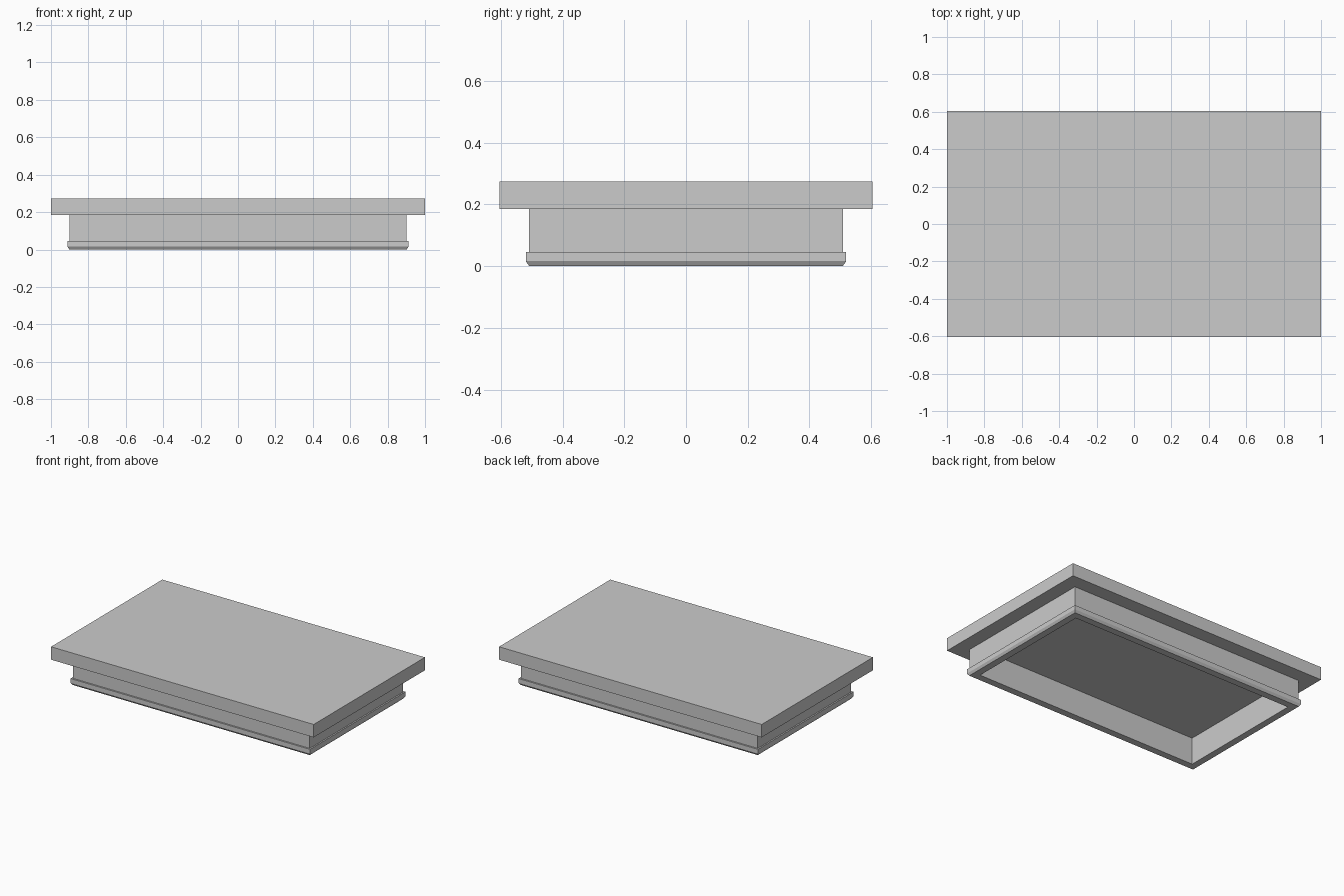
import bpy
import bmesh

cube = bpy.data.objects.get("Cube")
if cube:
    bpy.data.objects.remove(cube, do_unlink=True)

grey = bpy.data.materials.new("plain grey")
grey.use_nodes = True
colour = (0.6, 0.6, 0.6, 1)
grey.diffuse_color = colour
grey.node_tree.nodes["Principled BSDF"].inputs["Base Color"].default_value = colour


def loft_rectangles(name, profile, closed):
    """Join stacked rectangles (half x, half y, z); a closed profile makes a frame."""
    bm = bmesh.new()
    rings = [[bm.verts.new((sx * hx, sy * hy, z))
              for sx, sy in ((-1, -1), (1, -1), (1, 1), (-1, 1))]
             for hx, hy, z in profile]
    pairs = list(zip(rings, rings[1:]))
    if closed:
        pairs.append((rings[-1], rings[0]))
    else:
        bm.faces.new(rings[0])
        bm.faces.new(rings[-1])
    for low, high in pairs:
        for i in range(4):
            j = (i + 1) % 4
            bm.faces.new((low[i], low[j], high[j], high[i]))
    bmesh.ops.recalc_face_normals(bm, faces=bm.faces)
    mesh = bpy.data.meshes.new(name)
    bm.to_mesh(mesh)
    bm.free()
    mesh.materials.append(grey)
    obj = bpy.data.objects.new(name, mesh)
    bpy.context.collection.objects.link(obj)
    return obj


slab_bottom = 0.185

# Overhanging top slab
loft_rectangles("lid_slab", [(1, 0.605, slab_bottom), (1, 0.605, 0.274)], False)

# Hollow skirt with a chamfered lip around its lower edge
loft_rectangles("lid_skirt", [
    (0.855, 0.46, slab_bottom),
    (0.855, 0.46, 0),
    (0.902, 0.508, 0),
    (0.912, 0.519, 0.016),
    (0.912, 0.519, 0.046),
    (0.902, 0.508, 0.046),
    (0.902, 0.508, slab_bottom),
], True)
